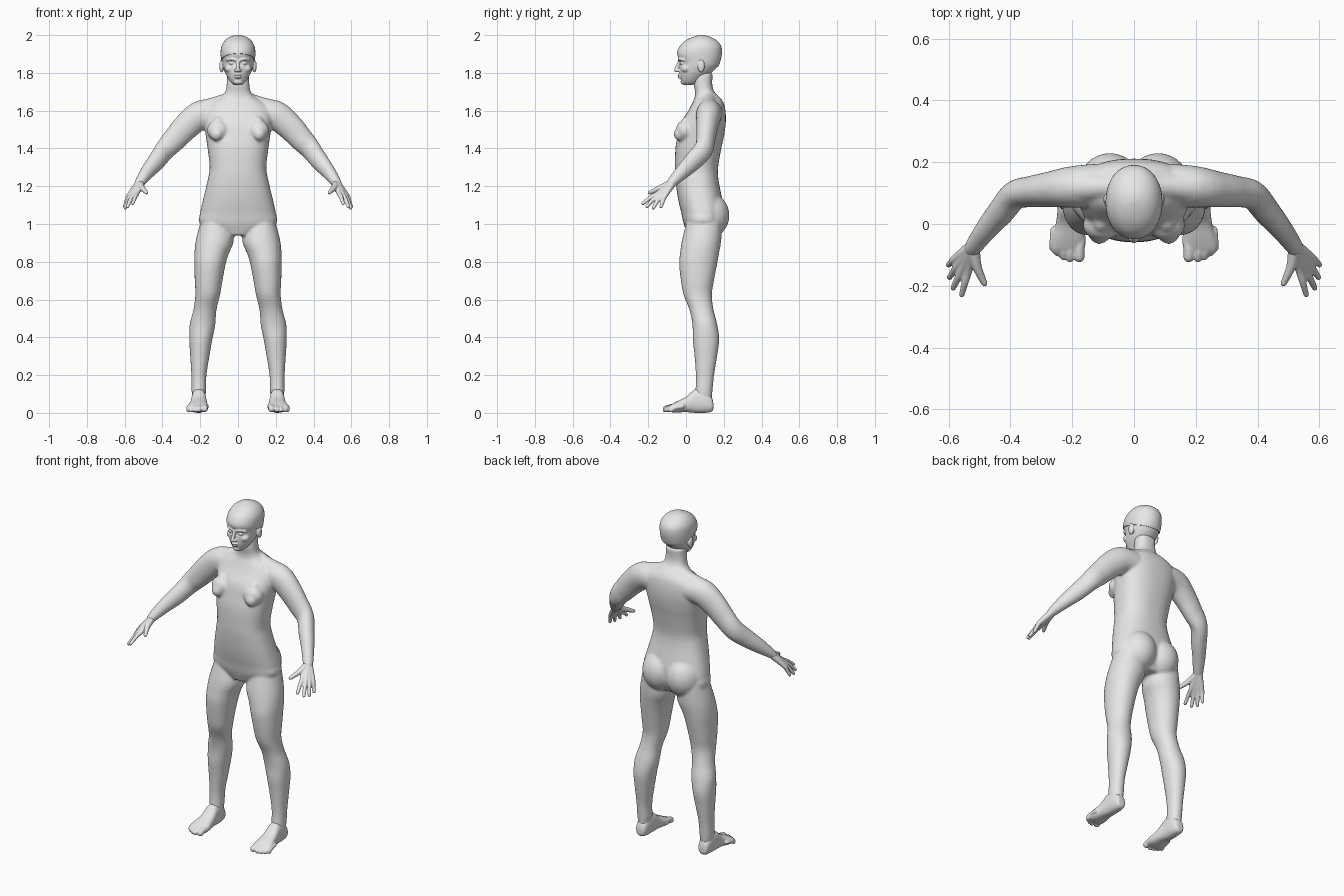
import bpy, bmesh, math
from mathutils import Vector, Matrix

if "Cube" in bpy.data.objects:
    bpy.data.objects.remove(bpy.data.objects["Cube"])

skin = bpy.data.materials.new("plain_grey")
skin.diffuse_color = (0.8, 0.8, 0.8, 1)
skin.use_nodes = True
skin.node_tree.nodes["Principled BSDF"].inputs["Base Color"].default_value = skin.diffuse_color


def spline(rows, sub=5):
    """Smoothly interpolate rows of numbers."""
    out = []
    for i in range(len(rows) - 1):
        a, b = rows[max(i - 1, 0)], rows[i]
        c, d = rows[i + 1], rows[min(i + 2, len(rows) - 1)]
        for k in range(sub):
            t = k / sub
            out.append([0.5 * (2 * q + (r - p) * t + (2 * p - 5 * q + 4 * r - s) * t * t
                               + (3 * q - p - 3 * r + s) * t ** 3)
                        for p, q, r, s in zip(a, b, c, d)])
    out.append(list(rows[-1]))
    return out


def skin_rings(bm, rings):
    """Closed shell through a list of point rings."""
    loops = [[bm.verts.new(p) for p in ring] for ring in rings]
    n = len(loops[0])
    faces = [bm.faces.new((lo[i], lo[(i + 1) % n], hi[(i + 1) % n], hi[i]))
             for lo, hi in zip(loops, loops[1:]) for i in range(n)]
    faces += [bm.faces.new(loops[0]), bm.faces.new(loops[-1])]
    bmesh.ops.recalc_face_normals(bm, faces=faces)


def slab(bm, rows, axis='z', power=2.0, side=1, n=40):
    """Rows: position along axis, x min, x max, other min, other max."""
    rings = []
    for pos, u0, u1, v0, v1 in spline(rows):
        ring = []
        for i in range(n):
            c, s = math.cos(math.tau * i / n), math.sin(math.tau * i / n)
            u = (u0 + u1) / 2 + (u1 - u0) / 2 * math.copysign(abs(c) ** (2 / power), c)
            v = (v0 + v1) / 2 + (v1 - v0) / 2 * math.copysign(abs(s) ** (2 / power), s)
            ring.append((side * u, v, pos) if axis == 'z' else (side * u, pos, v))
        rings.append(ring)
    skin_rings(bm, rings)


def tube(bm, rows, side=1, n=20):
    """Round-ended limb. Rows: x, y, z, horizontal radius, other radius."""
    st = [(Vector(r[:3]), r[3], r[-1]) for r in spline(rows)]
    frames = []
    for i, (p, ra, rb) in enumerate(st):
        t = (st[min(i + 1, len(st) - 1)][0] - st[max(i - 1, 0)][0]).normalized()
        frames.append((p, t, ra, rb))

    def cap(f, sign):
        p, t, ra, rb = f
        return [(p + t * sign * min(ra, rb) * math.sin(k), t, ra * math.cos(k), rb * math.cos(k))
                for k in (0.5, 1.0, 1.4)]
    frames = cap(frames[0], -1)[::-1] + frames + cap(frames[-1], 1)
    rings = []
    for p, t, ra, rb in frames:
        a = t.cross(Vector((0, 0, 1)))
        a = a.normalized() if a.length > 1e-3 else Vector((1, 0, 0))
        b = a.cross(t)
        ring = [p + a * ra * math.cos(math.tau * i / n) + b * rb * math.sin(math.tau * i / n)
                for i in range(n)]
        rings.append([(side * q.x, q.y, q.z) for q in ring])
    skin_rings(bm, rings)


def ball(bm, c, r, side=1):
    m = Matrix.Translation((side * c[0], c[1], c[2])) @ Matrix.Diagonal((*r, 1))
    bmesh.ops.create_uvsphere(bm, u_segments=24, v_segments=16, radius=1, matrix=m)


def finish(name, bm, voxel=0, smooth=0):
    """Fuse the shells into one smooth surface."""
    me = bpy.data.meshes.new(name)
    bm.to_mesh(me)
    bm.free()
    ob = bpy.data.objects.new(name, me)
    bpy.context.collection.objects.link(ob)
    if voxel:
        m = ob.modifiers.new("fuse", 'REMESH')
        m.mode, m.voxel_size = 'VOXEL', voxel
        m = ob.modifiers.new("soften", 'SMOOTH')
        m.factor, m.iterations = 0.5, smooth
        bpy.context.view_layer.update()
        dg = bpy.context.evaluated_depsgraph_get()
        fused = bpy.data.meshes.new_from_object(ob.evaluated_get(dg))
        ob.modifiers.clear()
        ob.data = fused
    ob.data.materials.clear()
    ob.data.materials.append(skin)
    for p in ob.data.polygons:
        p.use_smooth = True
    return ob


# Body: torso, neck, arms and legs
bm = bmesh.new()
torso = [(.94, .08, .01, .16), (1.0, .2, -.012, .19), (1.06, .2, -.025, .2),
         (1.10, .192, -.035, .198), (1.155, .179, -.046, .187), (1.235, .16, -.056, .172),
         (1.30, .15, -.059, .17), (1.40, .161, -.056, .187), (1.47, .171, -.043, .202),
         (1.54, .18, -.025, .211), (1.60, .175, .012, .209), (1.64, .145, .033, .2),
         (1.67, .095, .046, .18), (1.70, .068, .048, .15), (1.74, .06, .042, .139),
         (1.80, .058, .045, .142)]
slab(bm, [(z, -w, w, f, b) for z, w, f, b in torso], power=2.4)
leg = [(1.04, .05, .19, .01, .19), (.92, .022, .222, -.02, .187), (.84, .05, .231, -.032, .174),
       (.785, .066, .231, -.036, .164), (.7, .082, .229, -.027, .148),
       (.625, .095, .226, -.013, .137), (.546, .114, .236, .018, .146),
       (.467, .12, .256, .034, .166), (.387, .136, .258, .036, .176), (.3, .151, .253, .045, .165),
       (.2, .167, .247, .052, .149), (.12, .169, .246, .05, .141), (.06, .175, .24, .04, .135)]
arm = [(.12, .125, 1.585, .07, .07), (.20, .12, 1.575, .067, .077), (.27, .112, 1.52, .058, .072),
       (.33, .105, 1.455, .051, .065), (.385, .093, 1.395, .047, .057), (.43, .04, 1.335, .044, .051),
       (.48, -.02, 1.275, .036, .040), (.52, -.075, 1.22, .029, .026), (.53, -.09, 1.20, .024, .018)]
for s in (1, -1):
    slab(bm, leg, power=2.1, side=s)
    tube(bm, arm, s, 28)
    tube(bm, [(.04, .12, 1.672, .03), (.12, .12, 1.632, .042), (.2, .12, 1.60, .055)], s)
    ball(bm, (.078, .12, 1.045), (.105, .11, .12), s)
    ball(bm, (.105, -.004, 1.495), (.06, .05, .055), s)
    tube(bm, [(.105, .005, 1.54, .03), (.112, -.03, 1.475, .036)], s)
finish("body", bm, .0065, 12)

# Hands: palm bones, fingers and thumb
fingers = [((.535, -.145, 1.165), (.557, -.229, 1.108)), ((.553, -.142, 1.158), (.585, -.207, 1.092)),
           ((.567, -.13, 1.151), (.597, -.173, 1.085)), ((.577, -.112, 1.149), (.600, -.132, 1.092))]
for s, label in ((1, "left"), (-1, "right")):
    bm = bmesh.new()
    for k, tip in fingers:
        mid = [(a + b) / 2 for a, b in zip(k, tip)]
        mid[2] += .004
        tube(bm, [(.516, -.068, 1.224, .023, .021), (*k, .0145, .014), (*mid, .0115, .0115),
                  (*tip, .009, .009)], s)
    tube(bm, [(.518, -.078, 1.215, .02), (.509, -.135, 1.192, .016), (.484, -.192, 1.166, .01)], s)
    finish(label + "_hand", bm, .0035, 4)

# Feet: sole, instep and five toes
foot = [(.145, .19, .228, .02, .05), (.135, .178, .238, .006, .085), (.10, .17, .245, 0, .12),
        (.05, .168, .247, 0, .125), (0, .163, .253, .004, .085), (-.05, .157, .267, .002, .06),
        (-.08, .16, .27, .004, .044), (-.095, .17, .262, .01, .032)]
toes = [(.177, -.106, .018), (.207, -.111, .0135), (.228, -.105, .0125),
        (.247, -.093, .012), (.263, -.078, .0115)]
for s, label in ((1, "left"), (-1, "right")):
    bm = bmesh.new()
    slab(bm, foot, 'y', 2.4, s)
    for x, y, r in toes:
        tube(bm, [(x - .004, y + .06, .034, r), (x, y + .02, .028, r * .95), (x, y, r + .003, r)], s)
    finish(label + "_foot", bm, .0045, 4)

# Head: skull, brow, eyes, nose, lips, chin and ears
skull = [(1.735, .025, -.010, .04), (1.75, .043, -.025, .07), (1.775, .06, -.034, .105),
         (1.80, .073, -.038, .14), (1.83, .083, -.038, .168), (1.855, .088, -.034, .18),
         (1.90, .092, -.049, .19), (1.94, .088, -.034, .187), (1.97, .071, -.004, .165),
         (1.99, .045, .035, .13), (2.0, .012, .07, .095)]
bm = bmesh.new()
d = .005
slab(bm, [(z - (d if z > 1.95 else 0), -w + d, w - d, f + d * .6, b - d) for z, w, f, b in skull], power=2.15)
tube(bm, [(0, -.032, 1.866, .008), (0, -.044, 1.84, .009), (0, -.052, 1.815, .011)])
ball(bm, (0, -.034, 1.7875), (.022, .012, .0055))
ball(bm, (0, -.032, 1.776), (.018, .012, .0055))
ball(bm, (0, -.013, 1.752), (.024, .016, .014))
for s in (1, -1):
    tube(bm, [(.012, -.035, 1.868, .008), (.034, -.031, 1.874, .008), (.058, -.012, 1.868, .007)], s)
    ball(bm, (.033, -.020, 1.852), (.015, .014, .009), s)
    ball(bm, (.043, .002, 1.822), (.028, .027, .022), s)
    ball(bm, (.011, -.045, 1.812), (.009, .01, .008), s)
    ball(bm, (.087, .08, 1.836), (.012, .019, .034), s)
finish("head", bm, .0035, 3)

# Close-fitting hair cap, trimmed along a line falling to the nape
bm = bmesh.new()
slab(bm, [(z, -w, w, f, b) for z, w, f, b in skull[3:]], power=2.1, n=56)
cut = bmesh.ops.bisect_plane(bm, geom=bm.verts[:] + bm.edges[:] + bm.faces[:],
                             plane_co=(0, -.05, 1.903), plane_no=(0, .31, .95), clear_inner=True)
rim = [e for e in cut["geom_cut"] if isinstance(e, bmesh.types.BMEdge)]
bmesh.ops.holes_fill(bm, edges=rim, sides=0)
cap_ob = finish("hair_cap", bm)
bpy.context.view_layer.objects.active = cap_ob
cap_ob.select_set(True)
bpy.ops.object.shade_smooth_by_angle(angle=math.radians(45))
